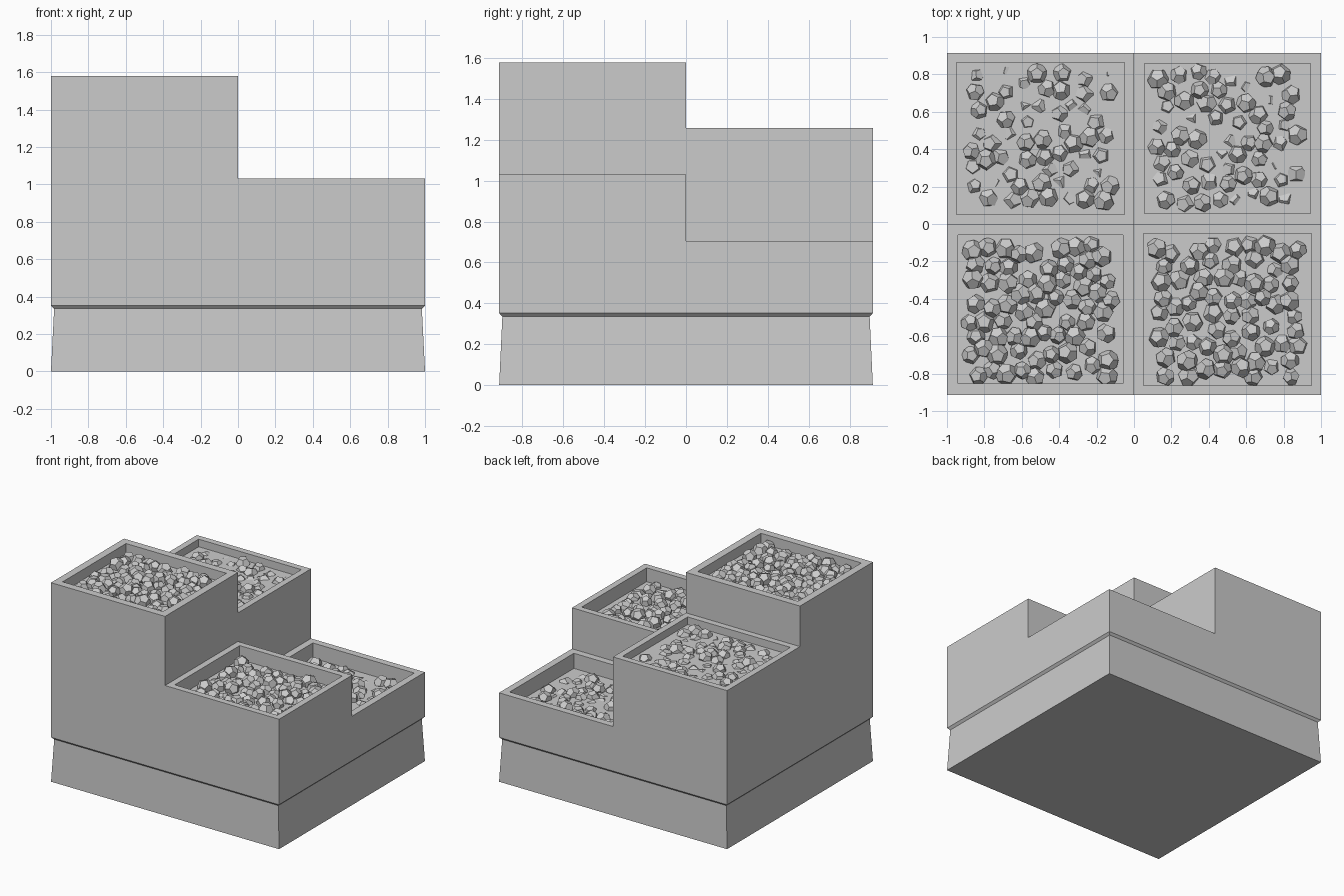
import bpy
import bmesh
import math
import random
from mathutils import Matrix, Vector, Euler

cube = bpy.data.objects.get("Cube")
if cube:
    bpy.data.objects.remove(cube, do_unlink=True)

random.seed(7)
HALF_X, HALF_Y = 1.0, 0.914
TAPER = 0.983
GREY = (0.6, 0.6, 0.6, 1)

stone_grey = bpy.data.materials.new("stone_grey")
stone_grey.use_nodes = True
stone_grey.diffuse_color = GREY
stone_grey.node_tree.nodes["Principled BSDF"].inputs["Base Color"].default_value = GREY

# One tray per quadrant (x side, y side)
TRAYS = {
    (-1, -1): dict(name="front_right", top=1.578, rim=0.06, depth=0.08, count=78, sink=(-0.005, 0.025)),
    (1, -1): dict(name="front_left", top=1.03, rim=0.05, depth=0.11, count=68, sink=(-0.02, 0.025)),
    (-1, 1): dict(name="back_right", top=1.257, rim=0.05, depth=0.06, count=60, sink=(-0.045, 0.005)),
    (1, 1): dict(name="back_left", top=0.705, rim=0.055, depth=0.12, count=60, sink=(-0.04, 0.01)),
}


def tray_of(face):
    c = face.calc_center_median()
    return TRAYS[(1 if c.x > 0 else -1, 1 if c.y > 0 else -1)]


def make_object(name, bm):
    mesh = bpy.data.meshes.new(name)
    bm.to_mesh(mesh)
    bm.free()
    mesh.materials.append(stone_grey)
    obj = bpy.data.objects.new(name, mesh)
    bpy.context.collection.objects.link(obj)


def raise_faces(bm, faces, dz, scale=1.0):
    geom = bmesh.ops.extrude_face_region(bm, geom=faces)["geom"]
    # The extruded faces replace the ones they started from
    bmesh.ops.delete(bm, geom=[f for f in faces if f.is_valid], context="FACES")
    for v in geom:
        if isinstance(v, bmesh.types.BMVert):
            v.co = Vector((v.co.x * scale, v.co.y * scale, v.co.z + dz))
    return [f for f in geom if isinstance(f, bmesh.types.BMFace)]


def build_planter():
    bm = bmesh.new()
    bmesh.ops.create_grid(bm, x_segments=2, y_segments=2, size=1)
    for v in bm.verts:
        v.co = Vector((v.co.x * HALF_X, v.co.y * HALF_Y, 0))
    faces = list(bm.faces)
    # Tapered plinth and the undercut lip
    faces = raise_faces(bm, faces, 0.335, TAPER)
    faces = raise_faces(bm, faces, 0.017, 1 / TAPER)
    # Stepped columns, each level carrying only the taller quadrants
    level = 0.352
    for top in sorted(t["top"] for t in TRAYS.values()):
        faces = [f for f in faces if tray_of(f)["top"] >= top]
        faces = raise_faces(bm, faces, top - level)
        level = top
    # Underside
    bmesh.ops.holes_fill(bm, edges=[e for e in bm.edges if e.is_boundary])
    bmesh.ops.recalc_face_normals(bm, faces=bm.faces)
    bm.normal_update()
    bmesh.ops.dissolve_limit(bm, angle_limit=math.radians(0.5),
                             verts=bm.verts, edges=bm.edges)
    bm.normal_update()
    # Recessed trays
    tops = [f for f in bm.faces if f.normal.z > 0.9]
    for f in tops:
        tray = tray_of(f)
        bmesh.ops.inset_region(bm, faces=[f], thickness=tray["rim"], use_even_offset=True)
        raise_faces(bm, [f], -tray["depth"])
    bmesh.ops.recalc_face_normals(bm, faces=bm.faces)
    make_object("stepped_planter", bm)


def pebble_points():
    # A dodecahedron is the dual of the icosahedron
    bm = bmesh.new()
    bmesh.ops.create_icosphere(bm, subdivisions=1, radius=1)
    points = [f.calc_center_median().normalized() for f in bm.faces]
    bm.free()
    return points


def build_pebbles(side, tray, points):
    # Scatter spots with a minimum spacing
    spots = []
    for _ in range(6000):
        if len(spots) == tray["count"]:
            break
        p = Vector((side[0] * random.uniform(0.12, 0.88),
                    side[1] * random.uniform(0.11, 0.82)))
        if all((p - q).length > 0.075 for q in spots):
            spots.append(p)
    bm = bmesh.new()
    floor = tray["top"] - tray["depth"]
    for p in spots:
        radius = random.uniform(0.046, 0.06)
        place = Matrix.LocRotScale(
            Vector((p.x, p.y, floor + random.uniform(*tray["sink"]))),
            Euler([random.uniform(0, math.tau) for _ in range(3)]),
            Vector((radius, radius, radius)))
        verts = [bm.verts.new(place @ c) for c in points]
        bmesh.ops.convex_hull(bm, input=verts)
    bm.normal_update()
    bmesh.ops.dissolve_limit(bm, angle_limit=math.radians(3),
                             verts=bm.verts, edges=bm.edges)
    bmesh.ops.recalc_face_normals(bm, faces=bm.faces)
    make_object(tray["name"] + "_pebbles", bm)


build_planter()
dodecahedron = pebble_points()
for side, tray in TRAYS.items():
    build_pebbles(side, tray, dodecahedron)
